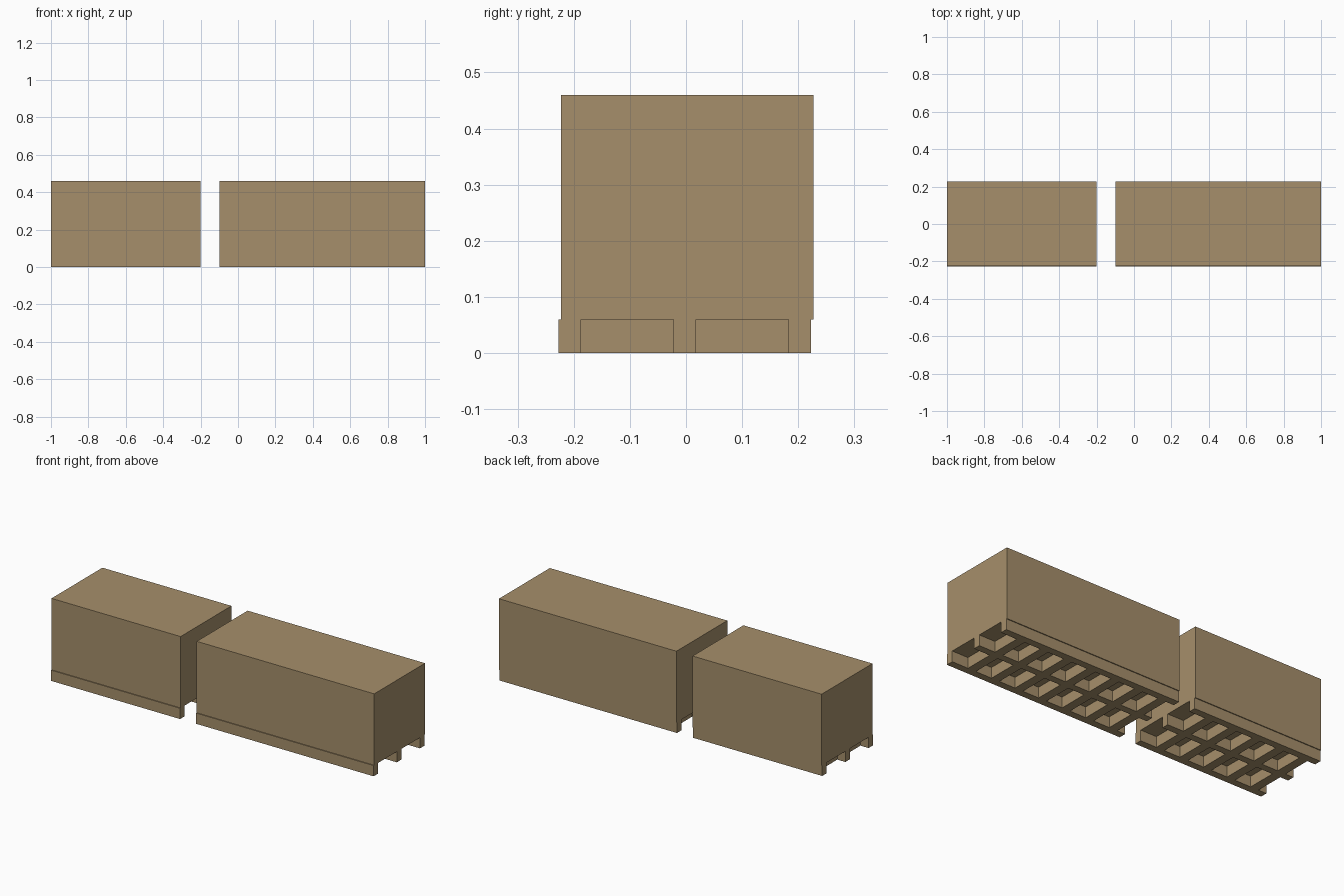
import bpy, bmesh
from mathutils import Matrix, Vector

if "Cube" in bpy.data.objects:
    bpy.data.objects.remove(bpy.data.objects["Cube"])

tan = bpy.data.materials.new("tan_wood")
tan.diffuse_color = (0.38, 0.275, 0.147, 1)
tan.use_nodes = True
tan.node_tree.nodes["Principled BSDF"].inputs["Base Color"].default_value = tan.diffuse_color

BASE_H, TOP = 0.06, 0.46
RAIL_W, RAIL_PITCH, RAIL_Y0 = 0.04, 0.205, -0.2275
BAR_W, BAR_PITCH = 0.05, 0.15


def add_box(bm, lo, hi):
    lo, hi = Vector(lo), Vector(hi)
    m = Matrix.Translation((lo + hi) / 2) @ Matrix.Diagonal((*(hi - lo), 1))
    bmesh.ops.create_cube(bm, size=1, matrix=m)


def make_object(name, boxes):
    bm = bmesh.new()
    for lo, hi in boxes:
        add_box(bm, lo, hi)
    me = bpy.data.meshes.new(name)
    bm.to_mesh(me)
    bm.free()
    me.materials.append(tan)
    ob = bpy.data.objects.new(name, me)
    bpy.context.collection.objects.link(ob)


def loaded_pallet(label, x0, x1, bars):
    # solid load on top
    make_object(label + "_load", [((x0, -0.2225, BASE_H), (x1, 0.2275, TOP))])

    # three long rails
    rails = [RAIL_Y0 + i * RAIL_PITCH for i in range(3)]
    make_object(label + "_pallet_rails",
                [((x0, y, 0), (x1, y + RAIL_W, BASE_H)) for y in rails])

    # short crossbars fitted between neighbouring rails
    cross = []
    for i in range(bars):
        x = x0 + BAR_W + i * BAR_PITCH
        for y in rails[:2]:
            cross.append(((x, y + RAIL_W, 0),
                          (x + BAR_W, y + RAIL_PITCH, BASE_H)))
    make_object(label + "_pallet_crossbars", cross)


loaded_pallet("short", -1.0, -0.2, 5)
loaded_pallet("long", -0.1, 1.0, 7)
